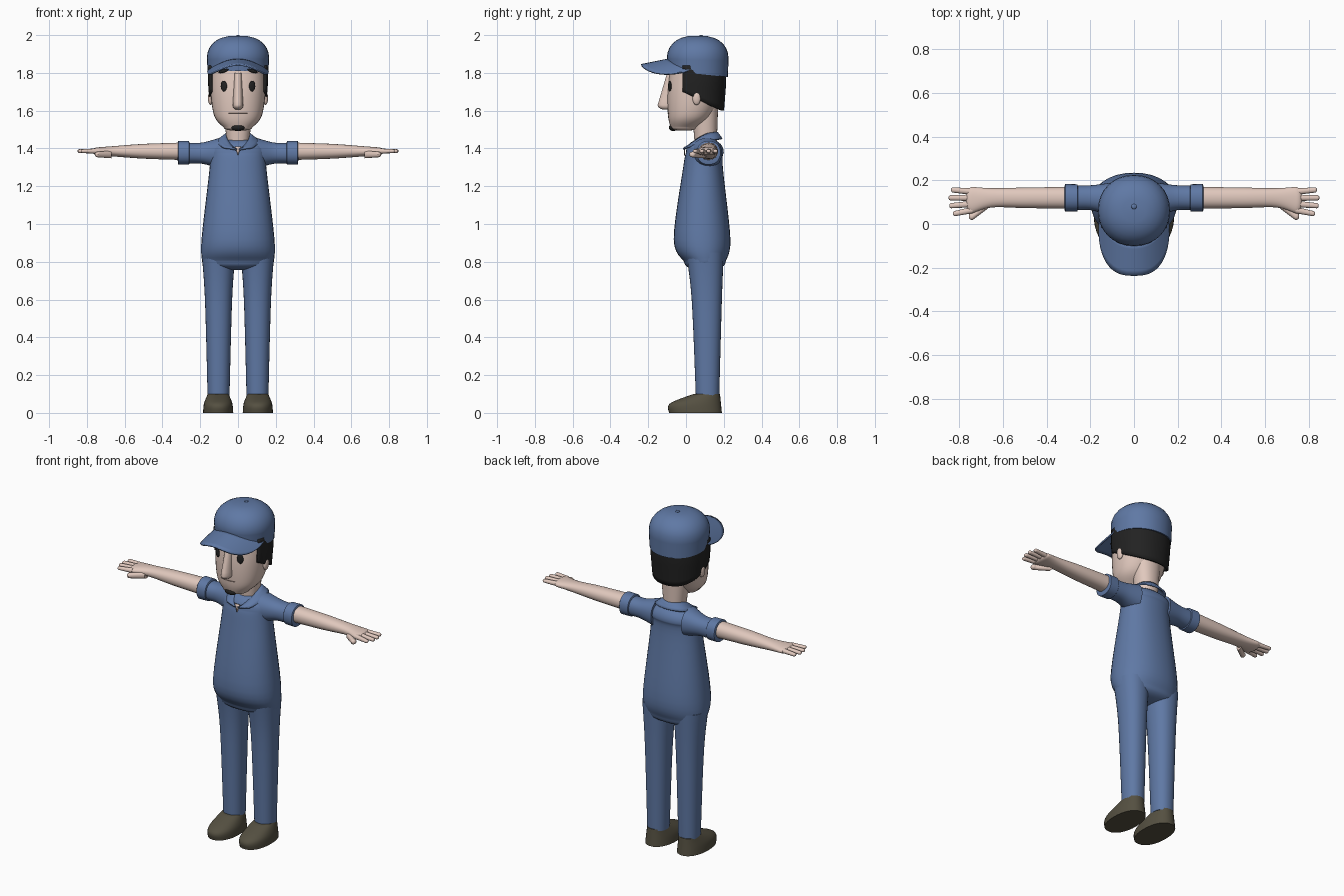
import bpy, bmesh, math
from mathutils import Euler, Matrix, Vector

if "Cube" in bpy.data.objects:
    bpy.data.objects.remove(bpy.data.objects["Cube"])


def material(name, red, green, blue):
    mat = bpy.data.materials.new(name)
    mat.use_nodes = True
    mat.diffuse_color = (red, green, blue, 1)
    mat.node_tree.nodes["Principled BSDF"].inputs["Base Color"].default_value = mat.diffuse_color
    return mat


cloth = material("blue_cloth", .115, .19, .375)
skin = material("skin", .75, .58, .51)
black = material("black_hair", .016, .016, .016)
leather = material("brown_leather", .09, .08, .053)
lips = material("lip_line", .3, .2, .17)


def finish(name, bm, mat, mirror=False, thickness=0):
    """Turn the mesh into a smooth shaded object with its modifiers."""
    bmesh.ops.recalc_face_normals(bm, faces=bm.faces)
    mesh = bpy.data.meshes.new(name)
    bm.to_mesh(mesh)
    bm.free()
    mesh.materials.append(mat)
    part = bpy.data.objects.new(name, mesh)
    bpy.context.collection.objects.link(part)
    bpy.ops.object.select_all(action="DESELECT")
    part.select_set(True)
    bpy.context.view_layer.objects.active = part
    bpy.ops.object.shade_smooth_by_angle(angle=math.radians(40))
    if thickness:
        solidify = part.modifiers.new("Thickness", "SOLIDIFY")
        solidify.thickness = thickness
        solidify.offset = 0
    if mirror:
        part.modifiers.new("Mirror", "MIRROR")
    return part


def bridge(bm, rows, closed=False):
    """Join rows of points with quads."""
    rows = [[bm.verts.new(point) for point in row] for row in rows]
    for low, high in zip(rows, rows[1:]):
        for i in range(0 if closed else 1, len(low)):
            bm.faces.new((low[i - 1], low[i], high[i], high[i - 1]))
    return rows


def sheet(name, mat, point, columns, rows, thickness):
    """Thin surface from a rule giving a point for u and v between zero and one."""
    bm = bmesh.new()
    bridge(bm, [[point(u / columns, v / rows) for u in range(columns + 1)] for v in range(rows + 1)])
    return finish(name, bm, mat, thickness=thickness)


def soft_power(value, power):
    return math.copysign(abs(value) ** power, value)


def oval(angle, power):
    """Point on a rounded unit outline, starting at the front."""
    return soft_power(math.sin(angle), 2 / power), -soft_power(math.cos(angle), 2 / power)


def smooth_stations(stations, steps=6):
    """Run a smooth curve through the stations."""
    points = [Vector(station) for station in stations]
    result = [points[0]]
    for i in range(len(points) - 1):
        a, b = points[i], points[i + 1]
        before, after = points[max(i - 1, 0)], points[min(i + 2, len(points) - 1)]
        start_slope, end_slope = (b - before) / 2, (after - a) / 2
        for k in range(1, steps + 1):
            t = k / steps
            ease = t * t * (3 - 2 * t)
            result.append(a.lerp(b, ease) + start_slope * t * (1 - t) ** 2 - end_slope * t * t * (1 - t))
    return result


def rounded_end(station, bulge, steps=7):
    """Shrinking stations that close an end like a dome."""
    along, depth, wide, deep = station
    for k in range(1, steps):
        angle = math.pi / 2 * k / steps
        size = math.cos(angle) ** .75
        yield along + bulge * math.sin(angle), depth, wide * size, deep * size


def loft(name, mat, stations, offset=0, start=0, end=0, power=2.2, sideways=False, mirror=False, sides=32):
    """Loft ovals upwards or sideways; a station is position, centre y, half width and half depth."""
    rings = smooth_stations(stations)
    rings = [*reversed(list(rounded_end(rings[0], -start))), *rings, *rounded_end(rings[-1], end)]
    rows = []
    for along, depth, wide, deep in rings:
        row = []
        for i in range(sides):
            u, v = oval(math.tau * i / sides, power)
            across, y = offset + wide * u, depth + deep * v
            row.append((along, y, across) if sideways else (across, y, along))
        rows.append(row)
    bm = bmesh.new()
    rows = bridge(bm, rows, closed=True)
    bm.faces.new(rows[0])
    bm.faces.new(rows[-1])
    return finish(name, bm, mat, mirror)


def blob(name, mat, place, size, turn=0, tilt=0, mirror=False):
    bm = bmesh.new()
    rotation = Euler((0, math.radians(tilt), math.radians(turn)))
    bmesh.ops.create_uvsphere(bm, u_segments=20, v_segments=12, radius=1,
                              matrix=Matrix.LocRotScale(place, rotation, size))
    finish(name, bm, mat, mirror)


# Overalls
loft("torso", cloth, [(.8, .1, .19, .11), (.92, .085, .193, .15), (1.3, .09, .15, .105), (1.38, .1, .15, .1)],
     start=.045, end=.07)
loft("leg", cloth, [(.85, .1, .09, .1), (.6, .11, .072, .08), (.09, .114, .058, .062)], offset=.103, mirror=True)
loft("sleeve", cloth, [(.1, .11, .08, .08), (.19, .12, .056, .058), (.27, .12, .054, .056)],
     offset=1.375, sideways=True, mirror=True)
loft("cuff", cloth, [(.26, .12, .062, .062), (.315, .12, .063, .063)],
     offset=1.377, start=.005, end=.005, sideways=True, mirror=True)

# Shoes
loft("shoe", leather, [(0, .05, .08, .14), (.05, .05, .075, .135), (.1, .11, .055, .07)], offset=.105, mirror=True)

# Arms and hands
loft("arm", skin, [(.3, .12, .046, .05), (.5, .12, .039, .047), (.65, .12, .028, .044), (.74, .11, .021, .06)],
     offset=1.385, end=.03, sideways=True, mirror=True)
for i, finger in enumerate(("index", "middle", "ring", "little")):
    reach = .84 - .007 * (i - 1.7) ** 2
    loft(finger + "_finger", skin, [(.74, .064 + .028 * i, .014, .015), (reach, .048 + .036 * i, .01, .012)],
         offset=1.386, end=.01, sideways=True, mirror=True, sides=12)
loft("thumb", skin, [(.67, .09, .02, .02), (.74, .035, .015, .017)],
     offset=1.368, end=.017, sideways=True, mirror=True, sides=16)

# Head and face
loft("neck", skin, [(1.4, .105, .055, .057), (1.62, .1, .08, .07)])
loft("head", skin, [(1.51, -.01, .075, .07), (1.57, .02, .125, .115), (1.7, .045, .145, .143), (1.85, .055, .14, .135)],
     start=.016)
loft("nose", skin, [(1.63, -.1, .028, .05), (1.8, -.08, .018, .02)], start=.025, power=2)
blob("ear", skin, (.146, .056, 1.666), (.013, .022, .036), mirror=True)
blob("eye", black, (.075, -.086, 1.73), (.018, .006, .028), turn=24, mirror=True)
blob("eyebrow", black, (.077, -.087, 1.81), (.03, .008, .009), turn=24, tilt=16, mirror=True)
blob("chin_beard", black, (0, -.068, 1.51), (.037, .023, .018))
blob("mouth", lips, (0, -.08, 1.587), (.062, .018, .003))


def hair_point(u, v):
    """Shell round the back of the head, with a hairline falling to the nape."""
    x, y = oval(math.pi * (.37 + 1.26 * u), 2.2)
    forward = min(max((1 - y) / 1.4, 0), 1)
    hairline = 1.6 + .1 * forward ** 1.2
    z = hairline + (1.84 - hairline) * v
    taper = 1 - max(1.75 - z, 0) / 2
    return .153 * x * taper, .05 + .157 * y * taper, z


sheet("hair", black, hair_point, columns=36, rows=8, thickness=.012)

# Cap, with the lower edge tipped up towards the front
crown = loft("cap_crown", cloth, [(1.795, .064, .16, .158), (1.88, .062, .165, .163)], end=.117, power=2.1)
for vertex in crown.data.vertices:
    vertex.co.z -= (vertex.co.y - .06) * max(1.9 - vertex.co.z, 0)
blob("cap_button", cloth, (0, .08, 1.995), (.012, .012, .005))


def brim_point(u, v):
    """Brim reaching from inside the crown, arched from side to side."""
    c, s = math.cos(math.pi * u), math.sin(math.pi * u)
    inner = Vector((.148 * c, .06 - .15 * s))
    outer = Vector((.16 * soft_power(c, .75), -.01 - .227 * abs(s) ** .85))
    x, y = inner.lerp(outer, v)
    return x, y, 1.89 + y / 5 - 3.3 * x * x


sheet("cap_brim", cloth, brim_point, columns=24, rows=6, thickness=.009)


def collar_point(u, v):
    """Folded collar, open at the front with pointed leaves."""
    gap = .1 + .6 * v
    angle = gap + (math.tau - 2 * gap) * u
    front = (1 + math.cos(angle)) / 2
    inner = Vector((.062, .065 + .047 * front ** 2, 1.483 - .09 * front ** 3))
    outer = Vector((.112, .09 + .05 * front, 1.45 - .06 * front ** 2))
    wide, deep, z = inner.lerp(outer, v)
    return wide * math.sin(angle), .1 - deep * math.cos(angle), z


sheet("collar", cloth, collar_point, columns=32, rows=3, thickness=.01)

# Skin showing in the open neck
bm = bmesh.new()
bm.faces.new([bm.verts.new(corner) for corner in ((-.016, -.006, 1.41), (.016, -.006, 1.41), (0, -.009, 1.362))])
finish("neck_opening", bm, skin, thickness=.005)
